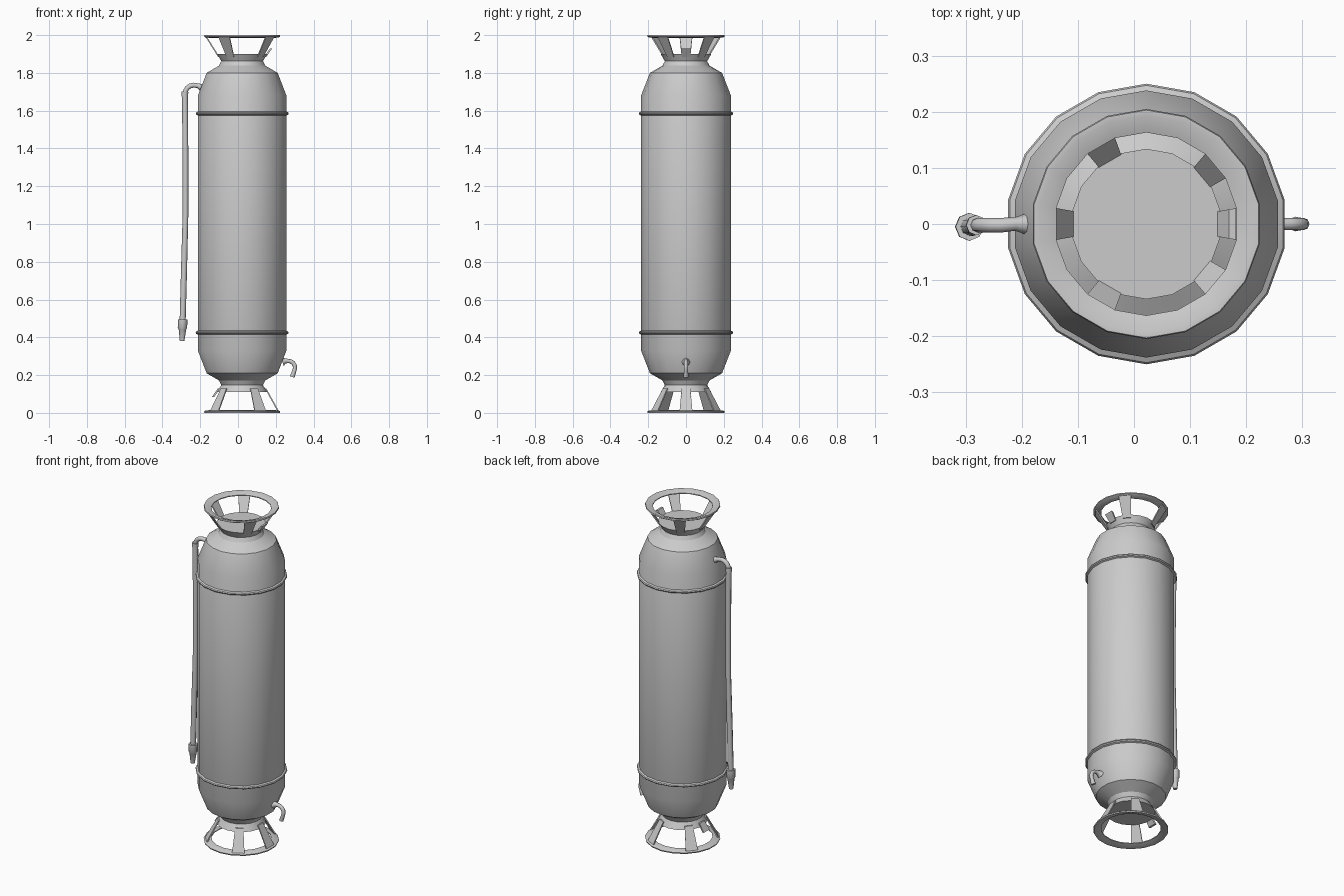
import bpy, bmesh, math
from mathutils import Vector, Matrix

cube = bpy.data.objects.get("Cube")
if cube:
    bpy.data.objects.remove(cube)

SIDES = 18
AXIS_X = 0.022

metal = bpy.data.materials.new("grey_metal")
metal.use_nodes = True
metal.diffuse_color = (0.6, 0.6, 0.6, 1)
metal.node_tree.nodes["Principled BSDF"].inputs["Base Color"].default_value = (0.6, 0.6, 0.6, 1)


def finish(name, bm, angle=30):
    bmesh.ops.recalc_face_normals(bm, faces=bm.faces)
    mesh = bpy.data.meshes.new(name)
    bm.to_mesh(mesh)
    bm.free()
    mesh.materials.append(metal)
    obj = bpy.data.objects.new(name, mesh)
    bpy.context.collection.objects.link(obj)
    bpy.ops.object.select_all(action='DESELECT')
    obj.select_set(True)
    bpy.context.view_layer.objects.active = obj
    bpy.ops.object.shade_smooth_by_angle(angle=math.radians(angle))
    return obj


def point(r, z, degrees):
    a = math.radians(degrees)
    return Vector((AXIS_X + r * math.cos(a), r * math.sin(a), z))


def lathe(name, profile, closed=False):
    """Turn a profile of (radius, height) around the cylinder axis."""
    bm = bmesh.new()
    step = 360 / SIDES
    rings = [[bm.verts.new(point(r, z, step * (i + 0.5))) for i in range(SIDES)]
             for r, z in profile]
    pairs = list(zip(rings, rings[1:] + rings[:1] if closed else rings[1:]))
    for low, high in pairs:
        for i in range(SIDES):
            j = (i + 1) % SIDES
            bm.faces.new((low[i], low[j], high[j], high[i]))
    if not closed:
        bm.faces.new(rings[0])
        bm.faces.new(rings[-1])
    return finish(name, bm)


def strip(name, angles, low, high, thick):
    """Flat sloping bars, one lathe side wide, between two (radius, height) points."""
    bm = bmesh.new()
    for angle in angles:
        corners = []
        for r, z in (low, high):
            for dr in (0, -thick):
                for da in (-10, 10):
                    corners.append(bm.verts.new(point(r + dr, z, angle + da)))
        a, b, c, d, e, f, g, h = corners
        for face in ((a, b, f, e), (c, d, h, g), (a, c, g, e), (b, d, h, f),
                     (a, b, d, c), (e, f, h, g)):
            bm.faces.new(face)
    return finish(name, bm)


def tube(name, path, sides=8):
    """Round tube along (x, y, z, radius) stations lying near the xz plane."""
    bm = bmesh.new()
    pts = [Vector(p[:3]) for p in path]
    rings = []
    for i, (p, station) in enumerate(zip(pts, path)):
        tangent = (pts[min(i + 1, len(pts) - 1)] - pts[max(i - 1, 0)]).normalized()
        side = Vector((0, 1, 0))
        up = tangent.cross(side).normalized()
        ring = []
        for k in range(sides):
            a = math.tau * k / sides
            ring.append(bm.verts.new(p + station[3] * (math.cos(a) * side + math.sin(a) * up)))
        rings.append(ring)
    for low, high in zip(rings, rings[1:]):
        for k in range(sides):
            j = (k + 1) % sides
            bm.faces.new((low[k], low[j], high[j], high[k]))
    bm.faces.new(rings[0])
    bm.faces.new(rings[-1])
    return finish(name, bm, 50)


# Upper half of the tank, reflected to give the whole profile
upper = [(0.238, 1.68), (0.191, 1.80), (0.125, 1.838), (0.112, 1.862), (0.134, 1.90)]
lower = [(r, 2.01 - z) for r, z in reversed(upper)]
lathe("tank_body", lower + upper)

# Raised bands
for label, z in (("upper", 1.585), ("lower", 0.425)):
    lathe(label + "_band", [(0.235, z - 0.012), (0.247, z - 0.006), (0.25, z),
                            (0.247, z + 0.006), (0.235, z + 0.012)], closed=True)

# Handle ring on top and matching foot ring, turned half a circle
strut_angles = (40, 120, 180, 240, 320)
ring_profile = [(0.198, 1.988), (0.205, 1.993), (0.203, 2.0), (0.193, 2.0), (0.163, 1.989),
                (0.163, 1.984)]
for label, flip in (("top_handle", False), ("foot", True)):
    def place(p):
        return (p[0], 2 - p[1]) if flip else p
    turned = [180 - a if flip else a for a in strut_angles]
    lathe(label + "_ring", [place(p) for p in ring_profile], closed=True)
    base = 1.87 if flip else 1.885
    strip(label + "_struts", turned, place((0.13, base)), place((0.198, 1.992)), 0.008)
    strip(label + "_tab", [180 if flip else 0], place((0.13, base)),
          place((0.162, base + 0.045)), 0.012)

# Hose: flared outlet, elbow, long hanging run
elbow = [(-0.28 + 0.045 + 0.045 * math.cos(t), -0.002, 1.69 + 0.045 * math.sin(t), 0.013)
         for t in (math.radians(a) for a in (90, 115, 140, 160, 180))]
tube("hose_outlet", [(-0.17, 0, 1.715, 0.022), (-0.195, 0, 1.724, 0.018),
                     (-0.212, 0, 1.732, 0.012)] + elbow)
tube("hose_collar", [(-0.281, -0.002, 1.70, 0.018), (-0.282, -0.002, 1.675, 0.018)])
tube("hose", [(-0.281, -0.002, 1.69, 0.016), (-0.278, -0.003, 1.35, 0.015),
              (-0.278, -0.004, 1.05, 0.015), (-0.286, -0.005, 0.75, 0.016),
              (-0.293, -0.005, 0.49, 0.016)])

# Nozzle at the hose end
tube("nozzle", [(-0.293, -0.005, 0.495, 0.025), (-0.294, -0.005, 0.45, 0.025),
                (-0.294, -0.005, 0.442, 0.02), (-0.296, -0.005, 0.38, 0.012)])

# Curved drain spout low on the left side
spout = [(0.267 + 0.035 * math.cos(t), 0, 0.24 + 0.035 * math.sin(t), 0.011)
         for t in (math.radians(a) for a in (95, 70, 45, 20, -5, -25))]
tube("drain_spout", [(0.235, 0, 0.27, 0.022), (0.25, 0, 0.275, 0.015)] + spout
     + [(0.287, 0, 0.19, 0.013)])
